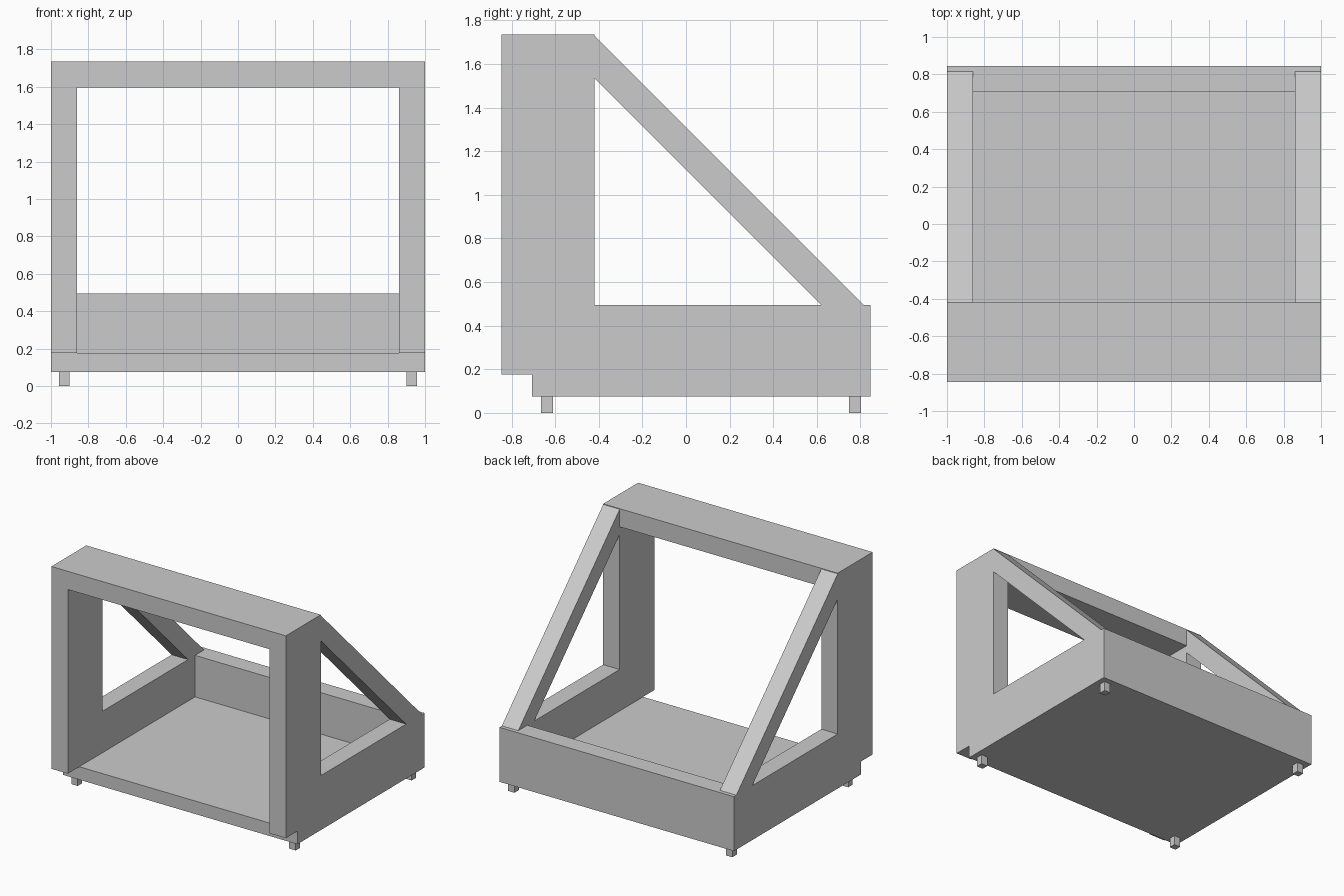
import bpy
import bmesh

cube = bpy.data.objects.get("Cube")
if cube:
    bpy.data.objects.remove(cube, do_unlink=True)

grey = bpy.data.materials.new("plain grey")
grey.use_nodes = True
grey.diffuse_color = (0.6, 0.6, 0.6, 1)
grey.node_tree.nodes["Principled BSDF"].inputs["Base Color"].default_value = (0.6, 0.6, 0.6, 1)

# Shared dimensions
WALL = 0.14
INNER = 1 - WALL
FRONT, BACK = -0.845, 0.845
POST_BACK = -0.42
BOTTOM, FLOOR, SILL, TOP = 0.075, 0.175, 0.495, 1.735


def add_object(name, bm):
    mesh = bpy.data.meshes.new(name)
    bm.to_mesh(mesh)
    bm.free()
    mesh.materials.append(grey)
    obj = bpy.data.objects.new(name, mesh)
    bpy.context.collection.objects.link(obj)
    return obj


def box(name, xs, ys, zs):
    bm = bmesh.new()
    bmesh.ops.create_cube(bm, size=1)
    for v in bm.verts:
        v.co = [r[0] if c < 0 else r[1] for c, r in zip(v.co, (xs, ys, zs))]
    return add_object(name, bm)


def mirror(obj):
    obj.modifiers.new("Mirror", "MIRROR").use_clip = False


# Side frames: post, low wall and sloping strut as one sheet, thickened
points = {
    "post_foot": (FRONT, FLOOR), "post_heel": (POST_BACK, FLOOR),
    "sill_front": (POST_BACK, SILL), "strut_under": (POST_BACK, 1.535),
    "strut_top": (POST_BACK, 1.73), "post_back": (POST_BACK, TOP),
    "post_front": (FRONT, TOP), "wall_foot": (BACK, FLOOR),
    "wall_top": (BACK, SILL), "strut_end": (0.815, SILL),
    "sill_back": (0.62, SILL),
}
regions = (
    "post_foot post_heel sill_front strut_under strut_top post_back post_front",
    "post_heel wall_foot wall_top strut_end sill_back sill_front",
    "strut_under sill_back strut_end strut_top",
)
bm = bmesh.new()
verts = {k: bm.verts.new((1 - WALL / 2, y, z)) for k, (y, z) in points.items()}
for region in regions:
    bm.faces.new([verts[k] for k in region.split()])
side_frames = add_object("side_frames", bm)
solid = side_frames.modifiers.new("Thickness", "SOLIDIFY")
solid.thickness = WALL
solid.offset = 0
mirror(side_frames)

# Floor, back wall and top beam
box("floor", (-1, 1), (FRONT + WALL, BACK), (BOTTOM, FLOOR))
box("back_wall", (-INNER, INNER), (BACK - WALL, BACK), (FLOOR, SILL))
box("top_beam", (-INNER, INNER), (FRONT, POST_BACK), (TOP - WALL, TOP))

# Feet
for name, y in (("front_feet", -0.637), ("back_feet", 0.775)):
    mirror(box(name, (0.902, 0.957), (y - 0.027, y + 0.027), (0, BOTTOM)))
